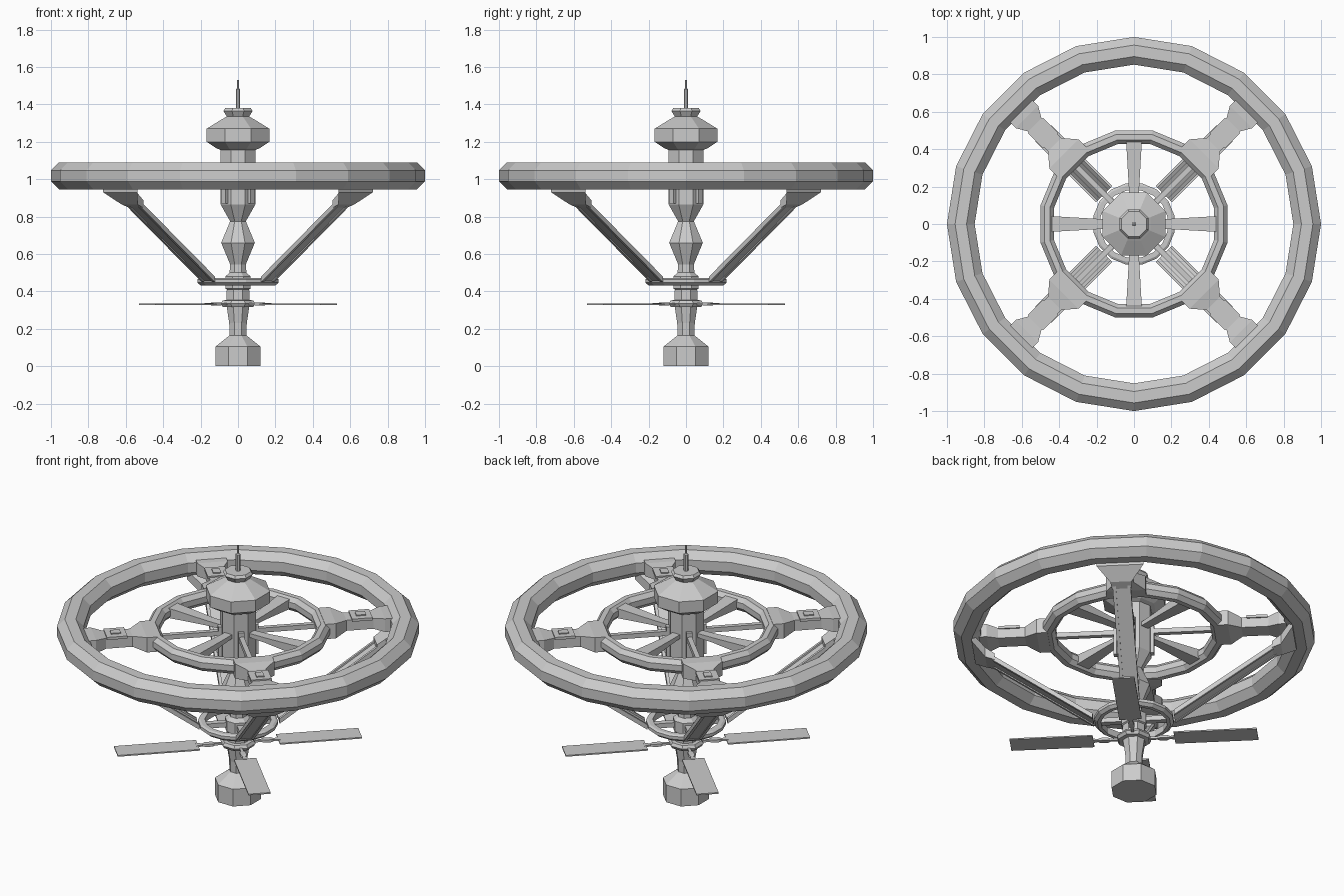
import bpy, bmesh, math
from mathutils import Vector

if "Cube" in bpy.data.objects:
    bpy.data.objects.remove(bpy.data.objects["Cube"])

ALL = []


def finish(name, bm):
    bmesh.ops.recalc_face_normals(bm, faces=bm.faces)
    me = bpy.data.meshes.new(name)
    bm.to_mesh(me)
    bm.free()
    ob = bpy.data.objects.new(name, me)
    bpy.context.collection.objects.link(ob)
    return ob


def lathe(name, profile, n, flats=True, closed=False):
    """Revolve (radius, z) points in n sides; flats=True turns flat sides to the axes."""
    bm = bmesh.new()
    k = 1 / math.cos(math.pi / n) if flats else 1
    off = math.pi / n if flats else 0
    rows = [[bm.verts.new((r * k * math.cos(off + i * math.tau / n),
                           r * k * math.sin(off + i * math.tau / n), z))
             for i in range(n)] for r, z in profile]
    pairs = list(zip(rows, rows[1:]))
    if closed:
        pairs.append((rows[-1], rows[0]))
    for a, b in pairs:
        for i in range(n):
            j = (i + 1) % n
            bm.faces.new((a[i], a[j], b[j], b[i]))
    if not closed:
        bm.faces.new(rows[0])
        bm.faces.new(rows[-1])
    return finish(name, bm)


def radial(name, sections, start=45, side=0.0):
    """Four lofted arms; each section is (radius, z, half width, half height)."""
    for q in range(4):
        a = math.radians(start + 90 * q)
        u = Vector((math.cos(a), math.sin(a), 0))
        v = Vector((-u.y, u.x, 0))
        bm = bmesh.new()
        rows = []
        for r, z, w, h in sections:
            rows.append([bm.verts.new(u * r + v * (side + s * w) + Vector((0, 0, z + t * h)))
                         for s, t in ((-1, -1), (1, -1), (1, 1), (-1, 1))])
        for p, n in zip(rows, rows[1:]):
            for i in range(4):
                j = (i + 1) % 4
                bm.faces.new((p[i], p[j], n[j], n[i]))
        bm.faces.new(rows[0])
        bm.faces.new(rows[-1])
        finish(f"{name}_{q + 1}", bm)


def octagon(rc, zc, rr, rz):
    k = 1 / math.cos(math.pi / 8)
    return [(rc + rr * k * math.cos((i + .5) * math.pi / 4),
             zc + rz * k * math.sin((i + .5) * math.pi / 4)) for i in range(8)]


# Central column: base, neck, waist, bulb, shaft and head
lathe("lower_column", [(.12, 0), (.12, .105), (.045, .165), (.047, .23), (.062, .33),
                       (.06, .41), (.068, .415), (.068, .48), (.045, .5), (.042, .545),
                       (.09, .66), (.042, .775), (.093, .865), (.093, 1.165)], 8)
lathe("head", [(.09, 1.155), (.115, 1.165), (.168, 1.2), (.168, 1.27), (.09, 1.318),
               (.06, 1.335), (.078, 1.365), (.068, 1.38), (.03, 1.38)], 8)
lathe("mast", [(.012, 1.37), (.012, 1.48), (.005, 1.485), (.005, 1.53)], 8)

# Habitat rings
lathe("outer_ring", octagon(.926, 1.018, .074, .072), 20, flats=False, closed=True)
lathe("inner_ring", octagon(.464, 1.018, .036, .042), 16, closed=True)

# Outer spokes with hatch, and the thin inner spokes
radial("outer_spoke", [(.47, 1.018, .11, .045), (.53, 1.018, .11, .045), (.60, 1.018, .05, .032),
                       (.75, 1.018, .05, .032), (.81, 1.018, .085, .04), (.88, 1.018, .085, .04)])
radial("spoke_hatch_frame", [(.63, 1.05, .058, .008), (.745, 1.05, .058, .008)])
radial("spoke_hatch", [(.66, 1.058, .022, .006), (.715, 1.058, .022, .006)])
radial("inner_spoke", [(.09, 1.01, .014, .014), (.45, 1.01, .014, .014)])
radial("spoke_bracket", [(.085, .96, .016, .09), (.112, .96, .016, .09)])

# Tapered paddles on the axes
radial("paddle", [(.08, 1.018, .024, .012), (.2, 1.018, .028, .015), (.445, 1.018, .042, .03)], start=0)

# Diagonal struts: thin web, two rails, and a flared foot under the outer ring
radial("strut_web", [(.225, .463, .045, .006), (.80, .875, .045, .006)])
for s in (-.041, .041):
    radial("strut_rail", [(.225, .465, .009, .015), (.80, .877, .009, .015)], side=s)
radial("strut_foot", [(.77, .868, .054, .02), (.82, .895, .06, .03), (.89, .955, .13, .025)])

# Lower ring with its cross arms
lathe("lower_ring", [(.18, .432), (.2, .432), (.217, .447), (.217, .465), (.205, .472), (.18, .472)],
      16, closed=True)
radial("lower_ring_arm", [(.05, .452, .018, .014), (.19, .452, .018, .014)])

# Solar panels on their collar
lathe("panel_collar", [(.05, .315), (.082, .318), (.092, .335), (.082, .352), (.05, .355)], 8)
radial("panel_rod", [(.08, .333, .008, .006), (.13, .333, .008, .006), (.145, .333, .016, .008),
                     (.185, .333, .016, .008), (.2, .333, .008, .005), (.235, .333, .02, .005)])
radial("solar_panel", [(.225, .332, .062, .004), (.685, .332, .062, .004)])
